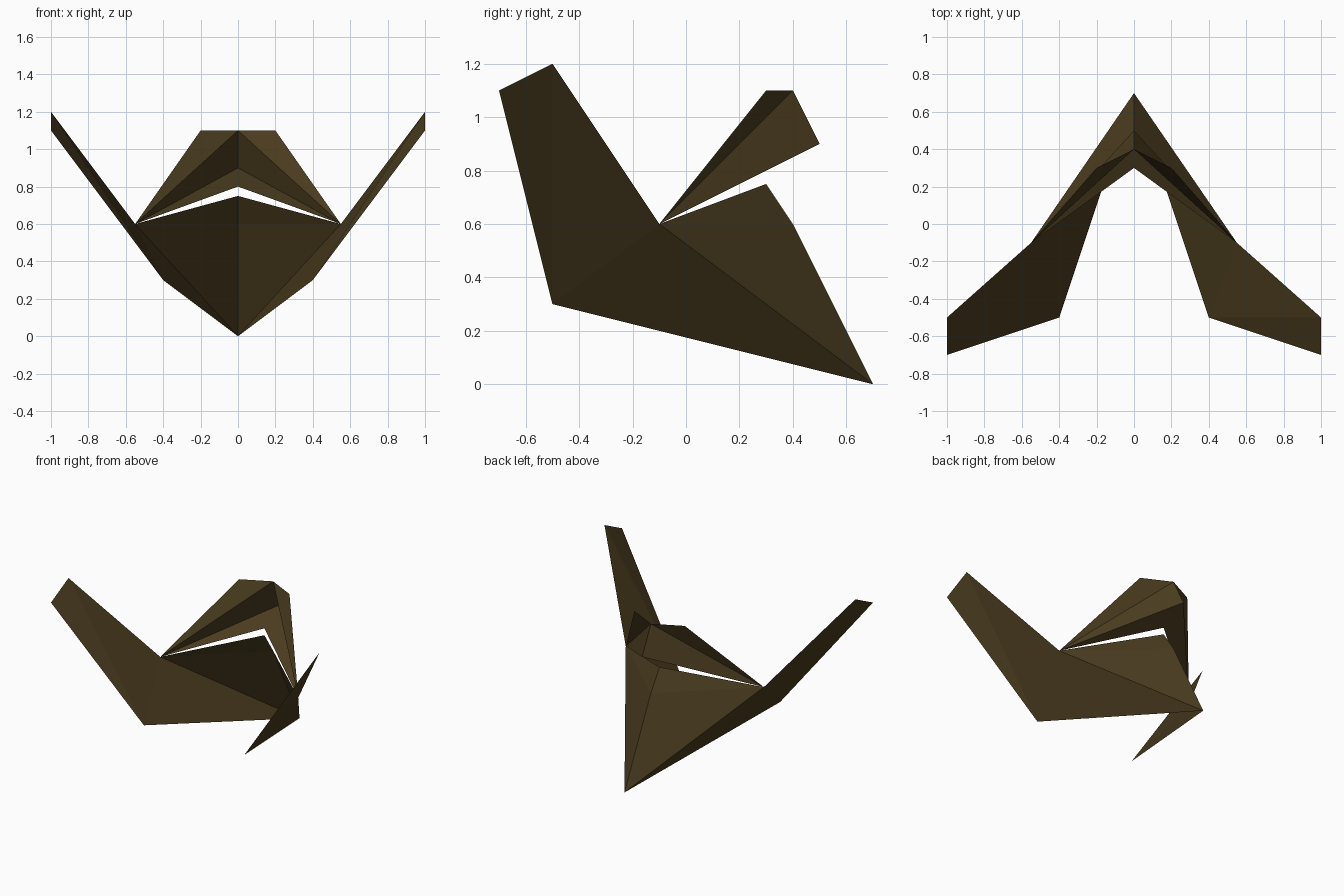
import bpy

if "Cube" in bpy.data.objects:
    bpy.data.objects.remove(bpy.data.objects["Cube"])

mat = bpy.data.materials.new("dark_olive_brown")
mat.diffuse_color = (0.07, 0.046, 0.014, 1.0)
mat.use_nodes = True
mat.node_tree.nodes["Principled BSDF"].inputs["Base Color"].default_value = mat.diffuse_color

# Shared fold points on the +x half
shoulder = (0.55, -0.1, 0.6)
keel = (0.0, 0.7, 0.0)


def folded_sheet(name, points, faces):
    """Single-sided flat-faced sheet, mirrored across x = 0."""
    mesh = bpy.data.meshes.new(name)
    mesh.from_pydata(points, [], faces)
    mesh.materials.append(mat)
    obj = bpy.data.objects.new(name, mesh)
    bpy.context.collection.objects.link(obj)
    mirror = obj.modifiers.new("Mirror", 'MIRROR')
    mirror.use_axis[0] = True
    mirror.use_clip = True
    mirror.merge_threshold = 0.001
    return obj


# Wings: flat side panels sweeping from the keel to the raised tips
folded_sheet("wings",
             [shoulder, keel, (0.4, -0.5, 0.3), (1.0, -0.7, 1.1), (1.0, -0.5, 1.2)],
             [(0, 2, 1), (0, 4, 2), (2, 4, 3)])

# Body: rear panels meeting along the centre ridge
folded_sheet("body",
             [shoulder, keel, (0.0, 0.4, 0.6), (0.0, 0.3, 0.75)],
             [(0, 1, 2), (0, 2, 3)])

# Hood: folded canopy above the gap, with its underside flap
folded_sheet("hood",
             [shoulder, (0.0, 0.3, 0.8), (0.0, 0.5, 0.9), (0.0, 0.4, 1.1), (0.2, 0.3, 1.1)],
             [(0, 1, 2), (0, 2, 3), (0, 3, 4)])
